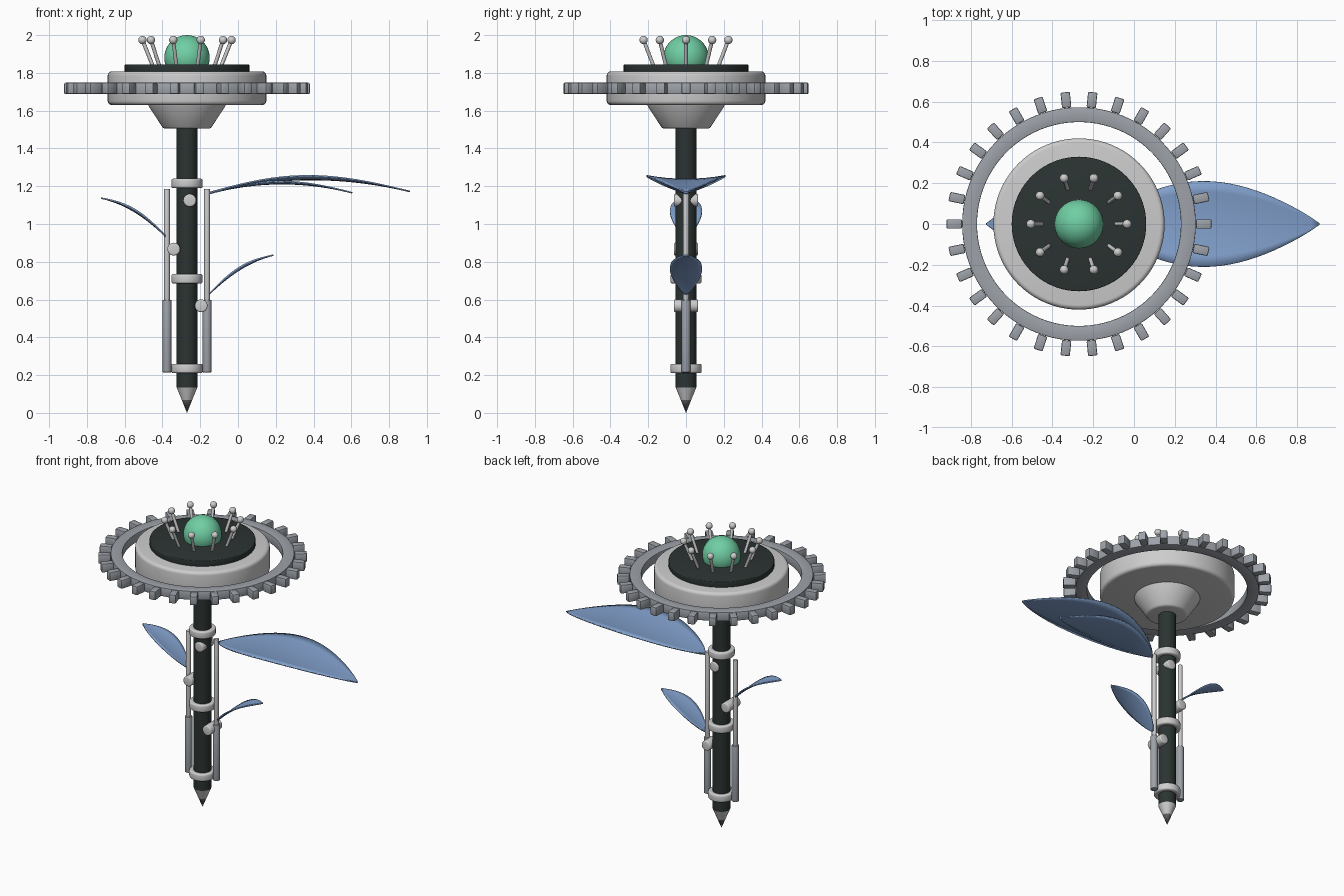
import bpy, bmesh, math
from mathutils import Matrix, Vector

if "Cube" in bpy.data.objects:
    bpy.data.objects.remove(bpy.data.objects["Cube"])

AX = -0.27  # x of the stem axis


def material(name, rgb):
    m = bpy.data.materials.new(name)
    m.diffuse_color = (*rgb, 1)
    m.use_nodes = True
    m.node_tree.nodes["Principled BSDF"].inputs["Base Color"].default_value = m.diffuse_color
    return m


LIGHT = material("light_grey", (0.61, 0.61, 0.61))
STEEL = material("steel_grey", (0.34, 0.365, 0.40))
DARK = material("dark_green_black", (0.024, 0.034, 0.032))
TIP = material("tip_grey", (0.14, 0.14, 0.145))
GREEN = material("green", (0.16, 0.62, 0.37))
BLUE = material("leaf_blue", (0.22, 0.35, 0.60))


def finish(bm, name, mat, bevel=0.0, segs=3, angle=35):
    """Round the sharp edges, shade smooth by angle and link the object."""
    bmesh.ops.recalc_face_normals(bm, faces=bm.faces)
    if bevel:
        sharp = [e for e in bm.edges if len(e.link_faces) == 2
                 and e.calc_face_angle(0) > math.radians(30)]
        bmesh.ops.bevel(bm, geom=sharp, offset=bevel, segments=segs,
                        profile=0.5, affect='EDGES')
    me = bpy.data.meshes.new(name)
    bm.to_mesh(me)
    bm.free()
    for p in me.polygons:
        p.use_smooth = True
    me.set_sharp_from_angle(angle=math.radians(angle))
    me.materials.append(mat)
    ob = bpy.data.objects.new(name, me)
    bpy.context.collection.objects.link(ob)
    return ob


def lathe(name, profile, mat, x=AX, n=64, closed=False, bevel=0.0, segs=3):
    """Spin (radius, z) points around a vertical axis at x."""
    bm = bmesh.new()
    rings = []
    for r, z in profile:
        if r < 1e-6:
            rings.append([bm.verts.new((x, 0, z))] * n)
        else:
            rings.append([bm.verts.new((x + r * math.cos(2 * math.pi * i / n),
                                        r * math.sin(2 * math.pi * i / n), z))
                          for i in range(n)])
    pairs = list(zip(rings, rings[1:] + rings[:1])) if closed else list(zip(rings, rings[1:]))
    for a, b in pairs:
        for i in range(n):
            j = (i + 1) % n
            quad = list(dict.fromkeys((a[i], a[j], b[j], b[i])))
            if len(quad) > 2:
                bm.faces.new(quad)
    if not closed:
        for ring in (rings[0], rings[-1]):
            if ring[0] is not ring[1]:
                bm.faces.new(ring)
    return finish(bm, name, mat, bevel, segs)


def cylinder_between(name, a, b, r, mat, n=24, bevel=0.0):
    a, b = Vector(a), Vector(b)
    d = b - a
    bm = bmesh.new()
    bmesh.ops.create_cone(bm, cap_ends=True, segments=n, radius1=r, radius2=r, depth=d.length,
                          matrix=Matrix.Translation((a + b) / 2)
                          @ d.to_track_quat('Z', 'Y').to_matrix().to_4x4())
    return finish(bm, name, mat, bevel)


def ball(name, c, r, mat, u=16, v=10):
    bm = bmesh.new()
    bmesh.ops.create_uvsphere(bm, u_segments=u, v_segments=v, radius=r,
                              matrix=Matrix.Translation(c))
    return finish(bm, name, mat)


def leaf(name, base, tip, half_width, bulge, cup, nt=24, nw=8):
    """Arched, cupped pointed leaf in the plane y = 0; base and tip are (x, z)."""
    bm = bmesh.new()
    rows = []
    for i in range(nt + 1):
        t = i / nt
        w = max(0.003, half_width * max(0, math.sin(math.pi * t ** 0.9)) ** 0.85)
        x = base[0] + (tip[0] - base[0]) * t
        z = base[1] + (tip[1] - base[1]) * t + bulge * 4 * t * (1 - t)
        row = []
        for j in range(nw + 1):
            y = w * (2 * j / nw - 1)
            row.append(bm.verts.new((x, y, z + cup * (y / half_width) ** 2)))
        rows.append(row)
    for a, b in zip(rows, rows[1:]):
        for j in range(nw):
            bm.faces.new((a[j], a[j + 1], b[j + 1], b[j]))
    ob = finish(bm, name, BLUE)
    mod = ob.modifiers.new("thickness", 'SOLIDIFY')
    mod.thickness = 0.008
    mod.offset = 0
    return ob


# Stem with pointed foot
lathe("stem", [(0.055, 0.135), (0.055, 1.52)], DARK, n=32)
lathe("foot_collar", [(0.055, 0.135), (0.027, 0.067)], LIGHT, n=32)
lathe("foot_point", [(0.027, 0.067), (0, 0)], TIP, n=32)

# Clamp rings on the stem
for k, z in enumerate((0.235, 0.71, 1.215)):
    lathe(f"stem_ring_{k}", [(0.05, z - 0.025), (0.083, z - 0.025),
                             (0.083, z + 0.025), (0.05, z + 0.025)],
          LIGHT, n=40, closed=True, bevel=0.01)

# Side pistons: thick sleeve below, thin rod above
for side, s in (("left", -1), ("right", 1)):
    x = AX + s * 0.106
    cylinder_between(f"{side}_sleeve", (x, 0, 0.215), (x, 0, 0.598), 0.023, STEEL, bevel=0.003)
    cylinder_between(f"{side}_rod", (x, 0, 0.58), (x, 0, 1.185), 0.015, LIGHT, bevel=0.002)

# Joint pins crossing the stem front to back
for k, (x, z) in enumerate(((-0.255, 1.125), (-0.34, 0.867), (-0.195, 0.567))):
    cylinder_between(f"joint_pin_{k}", (x, -0.064, z), (x, 0.064, z), 0.034, LIGHT, bevel=0.008)

# Flower head
lathe("head_funnel", [(0.125, 1.505), (0.21, 1.635)], LIGHT, bevel=0.012)
lathe("head_disc", [(0.42, 1.63), (0.42, 1.808)], LIGHT, n=80, bevel=0.022, segs=4)
lathe("dark_plate", [(0.33, 1.80), (0.33, 1.845)], DARK, n=80, bevel=0.005)
ball("green_core", (AX, 0, 1.88), 0.12, GREEN, 40, 24)

# Gear ring with thirty teeth
lathe("gear_ring", [(0.50, 1.688), (0.573, 1.688), (0.573, 1.748), (0.50, 1.748)],
      STEEL, n=90, closed=True, bevel=0.004, segs=2)
for k in range(30):
    bm = bmesh.new()
    bmesh.ops.create_cube(bm, size=1, matrix=Matrix.Translation((AX, 0, 1.718))
                          @ Matrix.Rotation(math.radians(12 * k), 4, 'Z')
                          @ Matrix.Translation((0.612, 0, 0))
                          @ Matrix.Diagonal((0.076, 0.046, 0.06, 1)))
    finish(bm, f"gear_tooth_{k}", STEEL, 0.006, 2)

# Stamens
for k in range(10):
    a = math.radians(36 * k)
    c, s = math.cos(a), math.sin(a)
    top = (AX + 0.236 * c, 0.236 * s, 1.974)
    cylinder_between(f"stamen_rod_{k}", (AX + 0.18 * c, 0.18 * s, 1.835), top, 0.01, LIGHT, 12)
    ball(f"stamen_ball_{k}", top, 0.022, LIGHT)

# Leaves
leaf("large_leaf", (-0.15, 1.167), (0.91, 1.172), 0.21, 0.066, 0.02)
leaf("under_leaf", (-0.15, 1.162), (0.605, 1.165), 0.14, 0.05, 0.012)
leaf("left_leaf", (-0.375, 0.927), (-0.725, 1.137), 0.085, 0.035, 0.012)
leaf("lower_right_leaf", (-0.155, 0.627), (0.187, 0.835), 0.085, 0.032, 0.012)
